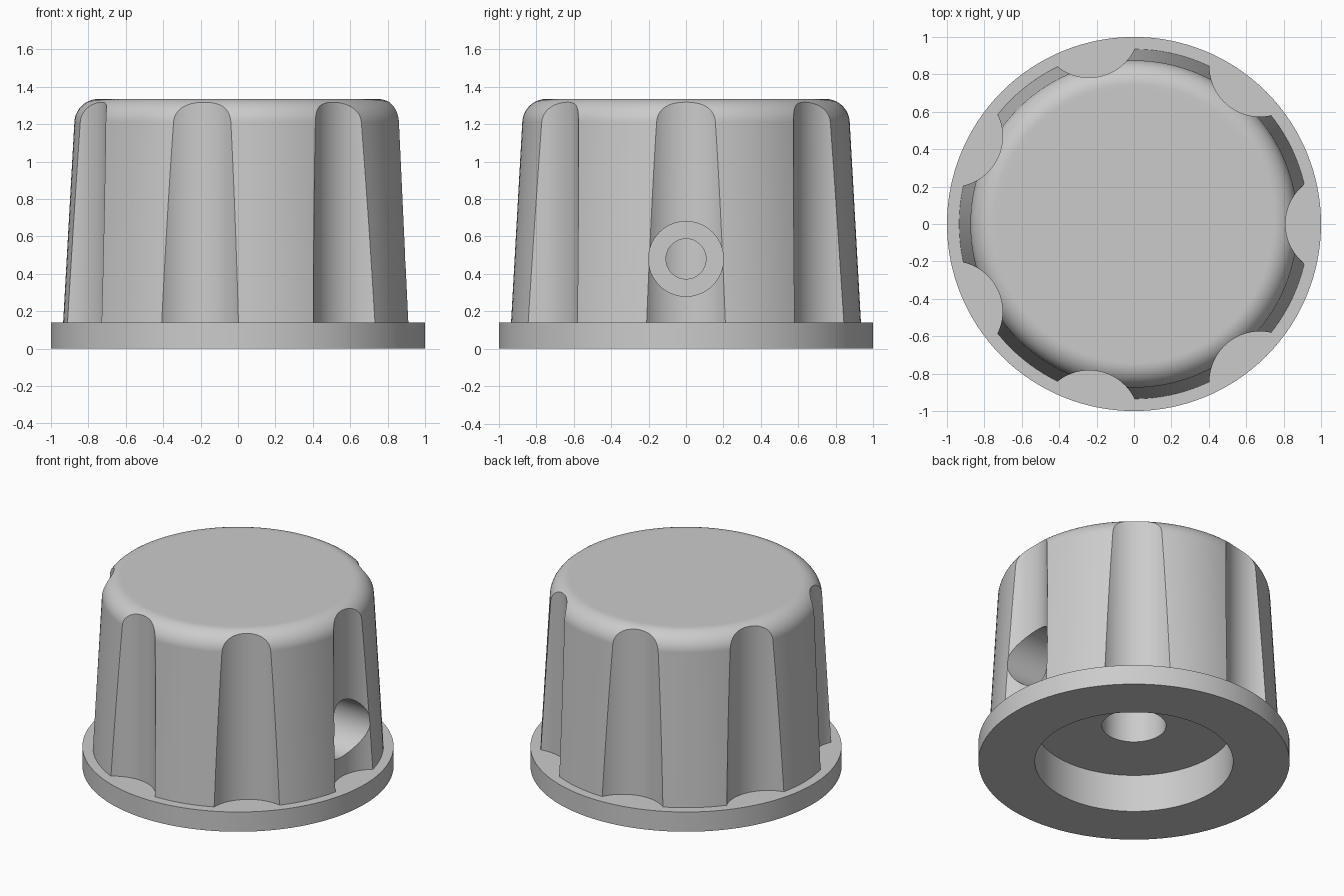
import bpy
import bmesh
from math import cos, sin, pi, radians
from mathutils import Matrix

cube = bpy.data.objects.get("Cube")
if cube:
    bpy.data.objects.remove(cube, do_unlink=True)

SEGMENTS = 128
FLUTES = 7
FLANGE_TOP = 0.14
HOLE_Z = 0.48

grey = bpy.data.materials.new("knob grey")
grey.use_nodes = True
colour = (0.6, 0.6, 0.6, 1)
grey.diffuse_color = colour
grey.node_tree.nodes["Principled BSDF"].inputs["Base Color"].default_value = colour


def make_object(name, bm):
    mesh = bpy.data.meshes.new(name)
    bm.to_mesh(mesh)
    bm.free()
    obj = bpy.data.objects.new(name, mesh)
    bpy.context.collection.objects.link(obj)
    return obj


def lathe(name, profile):
    """Revolve (radius, z) points around the z axis."""
    bm = bmesh.new()
    verts = [bm.verts.new((r, 0, z)) for r, z in profile]
    edges = [bm.edges.new(pair) for pair in zip(verts, verts[1:])]
    bmesh.ops.spin(bm, geom=verts + edges, cent=(0, 0, 0), axis=(0, 0, 1),
                   angle=2 * pi, steps=SEGMENTS)
    bmesh.ops.remove_doubles(bm, verts=bm.verts, dist=0.0001)
    bmesh.ops.recalc_face_normals(bm, faces=bm.faces)
    return make_object(name, bm)


def cylinder(name, radius, start, end, place=None):
    """Cylinder along z from start to end, moved by an optional matrix."""
    bm = bmesh.new()
    move = (place or Matrix()) @ Matrix.Translation((0, 0, (start + end) / 2))
    bmesh.ops.create_cone(bm, cap_ends=True, segments=SEGMENTS, radius1=radius,
                          radius2=radius, depth=end - start, matrix=move)
    return make_object(name, bm)


def combine(target, tool, operation):
    mod = target.modifiers.new("combine", 'BOOLEAN')
    mod.operation = operation
    mod.solver = 'EXACT'
    mod.object = tool
    bpy.context.view_layer.objects.active = target
    bpy.ops.object.modifier_apply(modifier=mod.name)
    bpy.data.objects.remove(tool, do_unlink=True)


# Tapered grip with a rounded top edge
fillet = [(0.745 + 0.13 * cos(a), 1.205 + 0.13 * sin(a))
          for a in (radians(3 + 87 * i / 14) for i in range(15))]
knob = lathe("knob", [(0, 0.05), (0.94, 0.05)] + fillet + [(0.72, 1.335), (0, 1.335)])

# Vertical finger flutes around the grip
for i in range(FLUTES):
    place = Matrix.Rotation(2 * pi * i / FLUTES, 4, 'Z') @ Matrix.Translation((1.08, 0, 0))
    combine(knob, cylinder("flute_cutter", 0.27, -0.2, 1.6, place), 'DIFFERENCE')

# Base flange
combine(knob, cylinder("flange", 1.0, 0, FLANGE_TOP), 'UNION')

# Underside recess and shaft bore
combine(knob, cylinder("recess_cutter", 0.637, -0.2, 0.267), 'DIFFERENCE')
combine(knob, cylinder("bore_cutter", 0.206, -0.2, 1.0), 'DIFFERENCE')

# Counterbored set screw hole, running in to the shaft bore
side = Matrix.Translation((0, 0, HOLE_Z)) @ Matrix.Rotation(pi / 2, 4, 'Y')
combine(knob, cylinder("counterbore_cutter", 0.2, 0.5, 1.3, side), 'DIFFERENCE')
combine(knob, cylinder("screw_hole_cutter", 0.107, 0.05, 1.3, side), 'DIFFERENCE')

# Finish: one colour, smooth curves with sharp edges
knob.data.materials.clear()
knob.data.materials.append(grey)
bpy.ops.object.select_all(action='DESELECT')
knob.select_set(True)
bpy.context.view_layer.objects.active = knob
bpy.ops.object.shade_smooth_by_angle(angle=radians(20))
weighted = knob.modifiers.new("even shading", 'WEIGHTED_NORMAL')
weighted.keep_sharp = True
